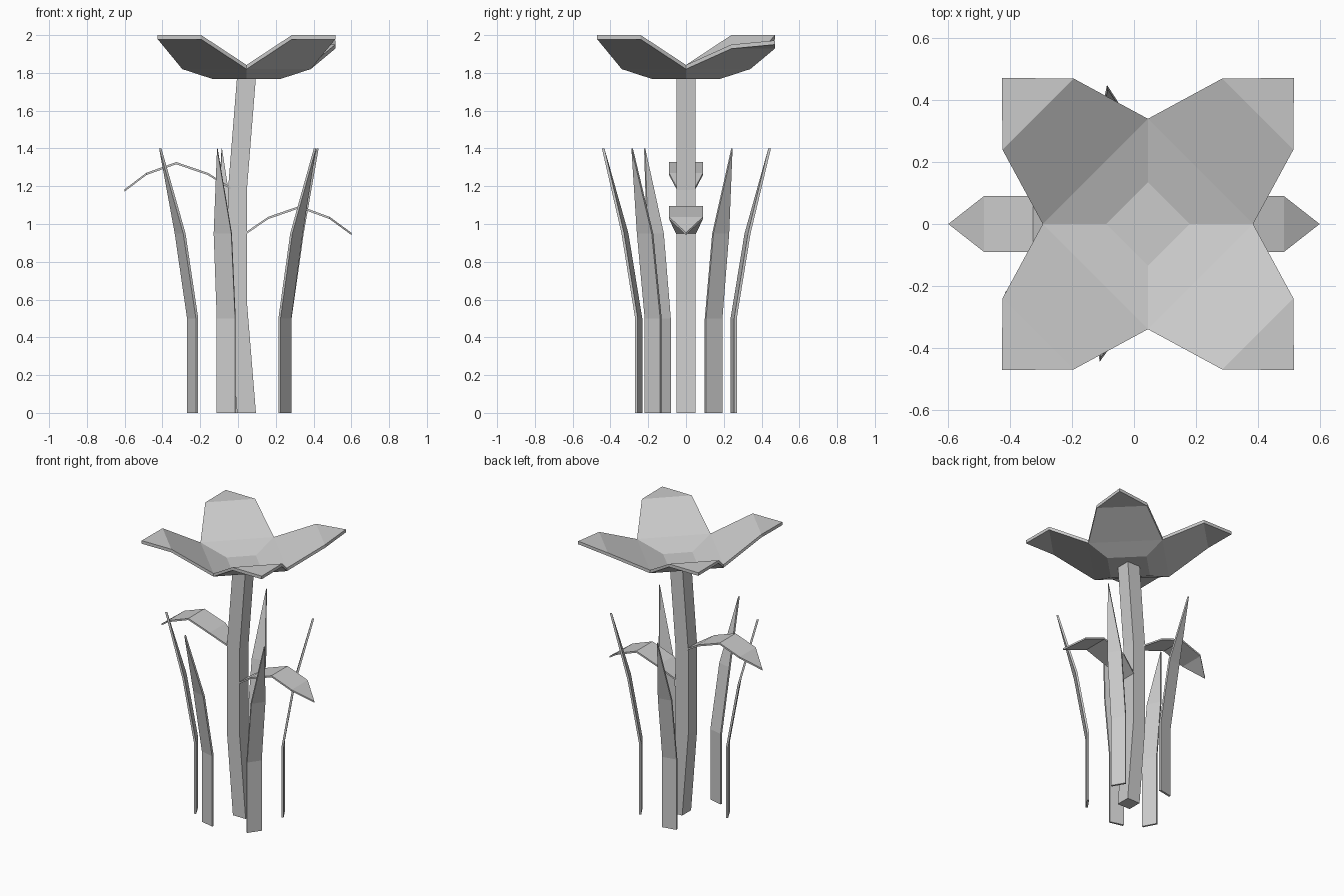
import bpy, bmesh, math
from mathutils import Vector, Matrix

if "Cube" in bpy.data.objects:
    bpy.data.objects.remove(bpy.data.objects["Cube"])


def finish(name, bm):
    bmesh.ops.remove_doubles(bm, verts=bm.verts, dist=0.0005)
    bmesh.ops.recalc_face_normals(bm, faces=bm.faces)
    mesh = bpy.data.meshes.new(name)
    bm.to_mesh(mesh)
    bm.free()
    ob = bpy.data.objects.new(name, mesh)
    bpy.context.collection.objects.link(ob)
    return ob


def loft(name, sections, across, thick):
    """Rectangular loft: sections are (centre, half width)."""
    bm = bmesh.new()
    across, thick = Vector(across), Vector(thick)
    rings = []
    for centre, hw in sections:
        c = Vector(centre)
        rings.append([bm.verts.new(c + across * hw * a + thick * b)
                      for a, b in ((-1, -1), (1, -1), (1, 1), (-1, 1))])
    for r, s in zip(rings, rings[1:]):
        for i in range(4):
            j = (i + 1) % 4
            bm.faces.new((r[i], r[j], s[j], s[i]))
    bm.faces.new(rings[0])
    bm.faces.new(rings[-1])
    return finish(name, bm)


# Square, gently bowed stem
loft("stem", [((x, 0, z), 0.05) for x, z in
              ((0.045, 0), (-0.003, 0.59), (-0.003, 1.18), (0.045, 1.78))],
     (0, 1, 0), (0.05, 0, 0))

# Two arched leaves growing from the stem
widths = (0.05, 0.09, 0.09, 0.09, 0)
leaf_paths = {
    "leaf_left": ((-0.04, 1.19), (-0.16, 1.265), (-0.327, 1.322), (-0.485, 1.265), (-0.6, 1.178)),
    "leaf_right": ((0.04, 0.95), (0.16, 1.032), (0.327, 1.09), (0.485, 1.032), (0.6, 0.948)),
}
for name, path in leaf_paths.items():
    loft(name, [((x, 0, z), w) for (x, z), w in zip(path, widths)],
         (0, 1, 0), (0, 0, 0.006))

# Five grass blades around the stem, leaning outwards: (angle, base radius)
for i, (deg, r) in enumerate(((30, 0.292), (101, 0.257), (208, 0.272), (256, 0.258), (325, 0.303))):
    a = math.radians(deg)
    out = Vector((math.cos(a), math.sin(a), 0))
    side = Vector((-out.y, out.x, 0))
    loft(f"grass_blade_{i + 1}",
         [(out * (r + dr) + Vector((0, 0, z)), hw) for dr, z, hw in
          ((0, 0, 0.05), (0, 0.5, 0.05), (0.075, 0.95, 0.048), (0.194, 1.4, 0))],
         side, out * 0.007)

# Four-petalled flower: upper and lower skins joined by a rim
bm = bmesh.new()
skins = []
for core_r, core_z, drop in ((0.135, 1.79, 0), (0.18, 1.768, 0.022)):
    quarters = []
    for i in range(4):
        rot = Matrix.Rotation(i * math.pi / 2, 3, 'Z')
        # the back right petal droops a little
        side_z, tip_z = (1.95, 1.972) if i == 0 else (2.0, 2.0)
        pts = ((core_r, 0, core_z), (0.34, 0, 1.842 - drop),
               (0.47, 0.24, side_z - drop), (0.472, 0.472, tip_z - drop),
               (0.24, 0.47, side_z - drop))
        quarters.append([bm.verts.new(rot @ Vector(p) + Vector((0.045, 0, 0))) for p in pts])
    for i in range(4):
        core, notch, s1, tip, s2 = quarters[i]
        core2, notch2 = quarters[(i + 1) % 4][:2]
        bm.faces.new((core, notch, notch2, core2))
        bm.faces.new((notch, s1, s2, notch2))
        bm.faces.new((s1, tip, s2))
    bm.faces.new([q[0] for q in quarters])
    skins.append([v for q in quarters for v in q[1:]])
top, low = skins
for i in range(len(top)):
    j = (i + 1) % len(top)
    bm.faces.new((low[i], low[j], top[j], top[i]))
finish("flower", bm)
